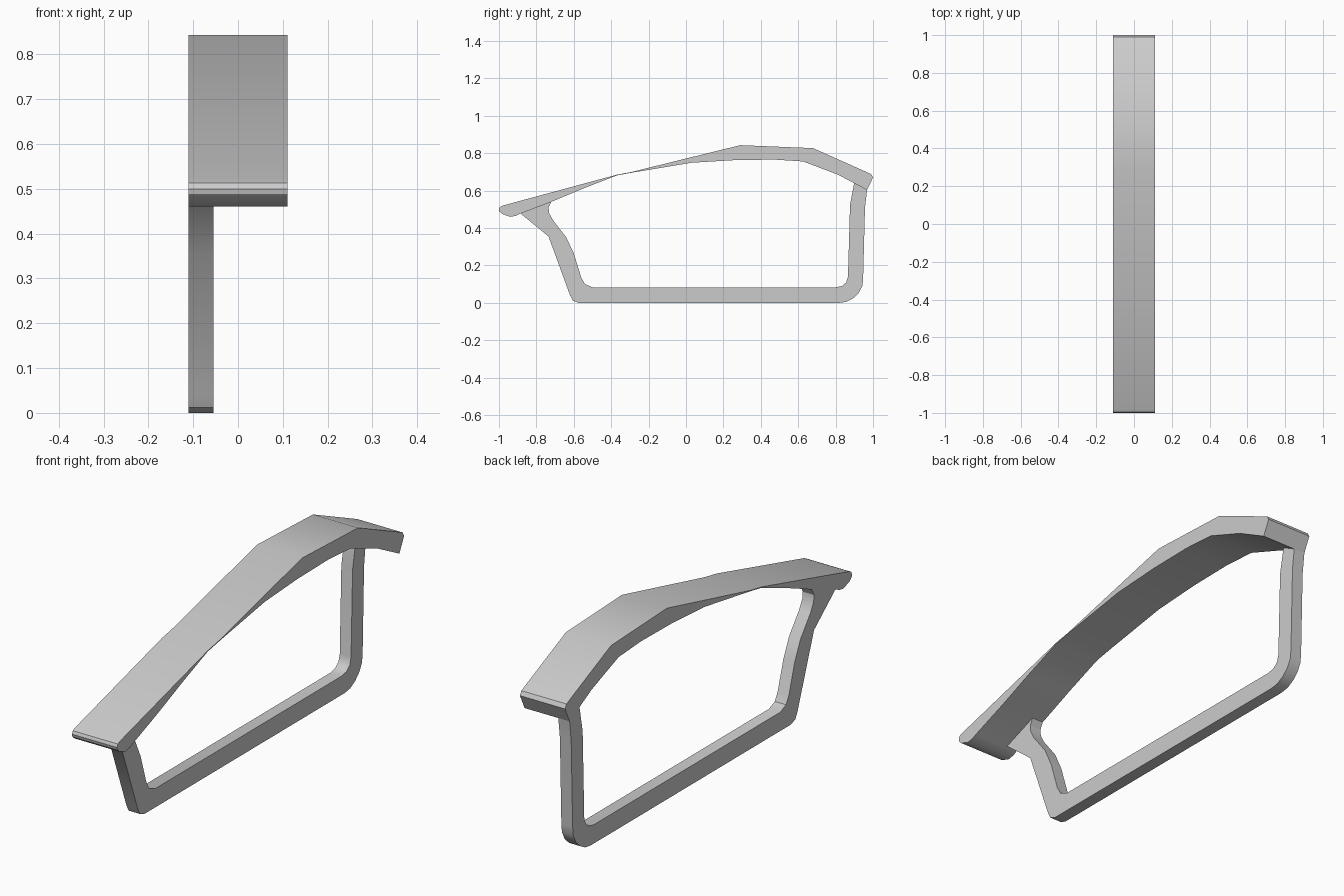
import bpy
import bmesh
import math

default_cube = bpy.data.objects.get("Cube")
if default_cube:
    bpy.data.objects.remove(default_cube, do_unlink=True)


def make_material(name, colour):
    material = bpy.data.materials.new(name)
    material.use_nodes = True
    material.diffuse_color = colour
    shader = material.node_tree.nodes["Principled BSDF"]
    shader.inputs["Base Color"].default_value = colour
    return material


def extrude_profile(name, outline, x_start, x_end, material):
    """Extrude a closed side outline of (y, z) points across the width."""
    mesh = bpy.data.meshes.new(name)
    bm = bmesh.new()
    face = bm.faces.new([bm.verts.new((x_start, y, z)) for y, z in outline])
    result = bmesh.ops.extrude_face_region(bm, geom=[face])
    moved = [item for item in result["geom"] if isinstance(item, bmesh.types.BMVert)]
    bmesh.ops.translate(bm, verts=moved, vec=(x_end - x_start, 0, 0))
    bmesh.ops.recalc_face_normals(bm, faces=bm.faces)
    # Split the flat sides cleanly so the concave outlines fill correctly
    sides = [f for f in bm.faces if len(f.verts) > 4]
    bmesh.ops.triangulate(bm, faces=sides, ngon_method="EAR_CLIP")
    bm.to_mesh(mesh)
    bm.free()
    part = bpy.data.objects.new(name, mesh)
    bpy.context.collection.objects.link(part)
    mesh.materials.append(material)
    bpy.ops.object.select_all(action="DESELECT")
    part.select_set(True)
    bpy.context.view_layer.objects.active = part
    bpy.ops.object.shade_smooth_by_angle(angle=math.radians(32))
    return part


grey = make_material("plain grey", (0.6, 0.6, 0.6, 1.0))
half_width = 0.11
frame_inner = -0.055

# Arched top band: upper line, rear end, underside, rounded front lip
upper_line = [(-0.98, 0.52), (-0.37, 0.685), (-0.29, 0.70), (0.29, 0.843), (0.68, 0.827)]
rear_end = [(0.975, 0.695), (0.99, 0.688), (1.0, 0.67), (0.968, 0.603)]
underside = [(0.813, 0.685), (0.626, 0.756), (0.47, 0.766), (0.26, 0.763),
             (0.03, 0.749), (-0.29, 0.696), (-0.37, 0.681), (-0.54, 0.615),
             (-0.72, 0.54), (-0.89, 0.475)]
front_lip = [(-0.91, 0.465), (-0.94, 0.46), (-0.983, 0.475), (-0.997, 0.488),
             (-1.0, 0.5), (-0.994, 0.513)]
extrude_profile("top_band", upper_line + rear_end + underside + front_lip,
                -half_width, half_width, grey)

# Open side frame: outer edge front to back, then inner edge back to front
outer_edge = [(-0.885, 0.478), (-0.735, 0.355), (-0.62, 0.04), (-0.605, 0.012),
              (-0.575, 0), (0.82, 0), (0.86, 0.006), (0.895, 0.025), (0.925, 0.055),
              (0.943, 0.09), (0.947, 0.13), (0.957, 0.51), (0.968, 0.603)]
inner_edge = [(0.9, 0.645), (0.877, 0.525), (0.866, 0.14), (0.857, 0.11),
              (0.835, 0.09), (0.8, 0.083), (-0.5, 0.083), (-0.54, 0.1),
              (-0.56, 0.135), (-0.6, 0.265), (-0.64, 0.35), (-0.71, 0.44),
              (-0.732, 0.48), (-0.735, 0.51), (-0.72, 0.54)]
extrude_profile("side_frame", outer_edge + inner_edge, -half_width, frame_inner, grey)
